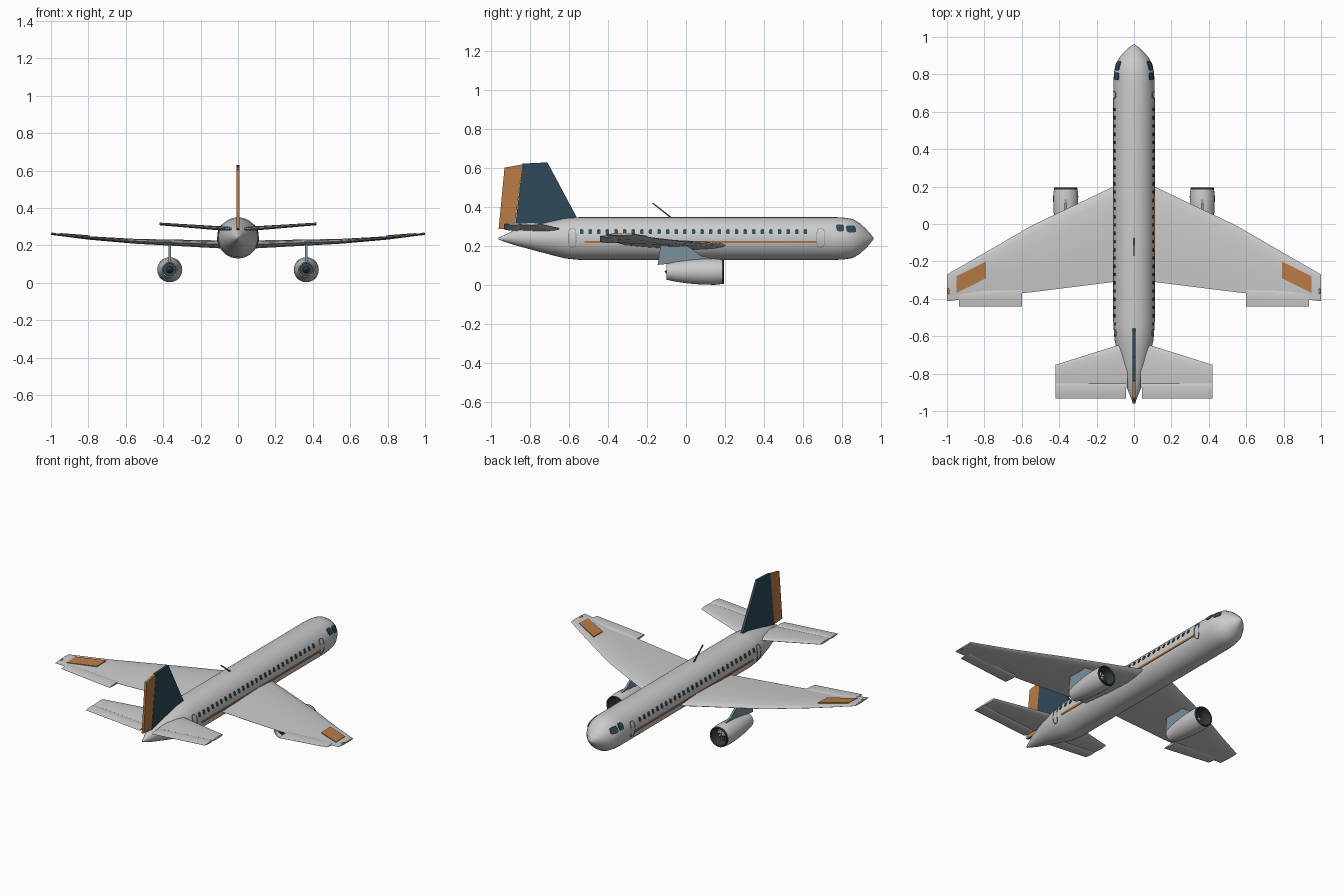
import bpy, bmesh
from math import sin, cos, pi, copysign
from mathutils import Vector

if "Cube" in bpy.data.objects:
    bpy.data.objects.remove(bpy.data.objects["Cube"])


def mat(name, c):
    m = bpy.data.materials.new(name)
    m.diffuse_color = (*c, 1)
    m.use_nodes = True
    m.node_tree.nodes["Principled BSDF"].inputs["Base Color"].default_value = m.diffuse_color
    return m


NAVY = mat("navy", (0.028, 0.07, 0.1))
ORANGE = mat("orange", (0.5, 0.2, 0.06))
SLATE = mat("slate", (0.2, 0.28, 0.34))
DARK = mat("dark_metal", (0.04, 0.045, 0.05))


def build(name, groups, material=None, mirror=False, caps=True, angle=40):
    """Each group is a list of equal-length closed rings, skinned in order."""
    bm = bmesh.new()
    for rings in groups:
        vs = [[bm.verts.new(p) for p in r] for r in rings]
        n = len(vs[0])
        for a, b in zip(vs, vs[1:]):
            for i in range(n):
                j = (i + 1) % n
                bm.faces.new((a[i], a[j], b[j], b[i]))
        if caps:
            bm.faces.new(vs[0][::-1])
            bm.faces.new(vs[-1])
    bmesh.ops.recalc_face_normals(bm, faces=bm.faces[:])
    me = bpy.data.meshes.new(name)
    bm.to_mesh(me)
    bm.free()
    ob = bpy.data.objects.new(name, me)
    bpy.context.collection.objects.link(ob)
    if material:
        me.materials.append(material)
    if mirror:
        ob.modifiers.new("mirror", 'MIRROR').use_clip = False
    bpy.ops.object.select_all(action='DESELECT')
    ob.select_set(True)
    bpy.context.view_layer.objects.active = ob
    bpy.ops.object.shade_smooth_by_angle(angle=angle * pi / 180)
    return ob


def ring(y, rx, cz, rz, cx=0, n=32):
    return [(cx + rx * cos(2 * pi * i / n), y, cz + rz * sin(2 * pi * i / n)) for i in range(n)]


def plate(pts, t, cx=0):
    """Side profile in y, z given thickness in x."""
    return [[(cx - t, y, z) for y, z in pts], [(cx + t, y, z) for y, z in pts]]


# Fuselage: y, half width, centre z, half height
BODY = [(-0.96, .005, .239, .005), (-0.88, .036, .245, .038), (-0.75, .076, .2435, .072),
        (-0.62, .104, .241, .103), (-0.54, .11, .24, .11), (0.76, .11, .24, .11),
        (0.81, .107, .24, .107), (0.855, .098, .24, .1), (0.89, .078, .24, .079),
        (0.92, .053, .24, .052), (0.945, .026, .24, .025), (0.96, .004, .24, .004)]
build("fuselage", [[ring(*b) for b in BODY]])


def skin(y, z, off):
    """Point on the right side of the fuselage skin."""
    for a, b in zip(BODY, BODY[1:]):
        if a[0] <= y <= b[0]:
            k = (y - a[0]) / (b[0] - a[0])
            _, w, c, h = [p + (q - p) * k for p, q in zip(a, b)]
            return (w * max(0, 1 - ((z - c) / h) ** 2) ** .5 + off, y, z)


def outline(cy, cz, hy, hz, off, s=1.0, n=16, lean=0):
    """Rounded rectangle laid on the skin."""
    pts = []
    for i in range(n):
        a = 2 * pi * (i + .5) / n
        u, v = [copysign(abs(f(a)) ** .5, f(a)) * s for f in (cos, sin)]
        pts.append(skin(cy + hy * u + lean * v, cz + hz * v, off))
    return pts


def patch(cy, cz, hy, hz, off=.003, lean=0):
    return [outline(cy, cz, hy, hz, o, s, lean=lean) for o, s in ((-.008, 1), (off, 1), (off, .5))]


# Windows, doors and side stripe
build("cabin_windows", [patch(-.535 + i * 1.147 / 26, .275, .009, .013) for i in range(27)], NAVY, True)
build("cockpit_windows", [patch(.79, .295, .02, .018, .004, -.002),
                          patch(.846, .289, .025, .018, .004, -.004)], NAVY, True)
build("door_frames", [[outline(y, .243, .021 - d, .049 - d, o)
                       for d, o in ((0, -.005), (0, .003), (.003, .003), (.003, -.005))]
                      for y in (-.583, .69)], SLATE, True, caps=False)
build("side_stripe", [[[skin(y, .217, -.004), skin(y, .217, .004), skin(y, .228, .004),
                        skin(y, .228, -.004)] for y in (-.52, .67)]], ORANGE, True)

# Wings and tailplane from one aerofoil
FOIL = [(1, .04), (.8, .45), (.6, .76), (.3, 1), (.12, .75), (.03, .4), (0, 0),
        (.03, -.4), (.12, -.75), (.3, -1), (.6, -.76), (.8, -.45), (1, -.04)]


def foil(x, le, te, z, t):
    return [(x, le + (te - le) * u, z + v * t / 2) for u, v in FOIL]


build("wings", [[foil(*s) for s in ((.04, .235, -.302, .203, .044), (.11, .2, -.31, .206, .042),
                                    (.55, -.01, -.365, .222, .026), (.8, -.155, -.39, .24, .018),
                                    (1, -.27, -.413, .262, .011))]], None, True)
build("flaps", [[foil(*s) for s in ((.598, -.345, -.442, .223, .014),
                                    (.935, -.365, -.442, .253, .01))]], None, True)
build("wing_panels", [[[(.79, -.2, .245), (.79, -.29, .245), (.95, -.37, .257), (.95, -.28, .257)],
                       [(.79, -.2, .2535), (.79, -.29, .2515), (.95, -.37, .2625), (.95, -.28, .266)]]],
      ORANGE, True)
build("wing_tip_lights", [[ring(-.36 + d, r, .263, r, .992, 10)
                           for d, r in ((-.014, .003), (-.008, .007), (.008, .007), (.014, .003))]],
      ORANGE, True)
build("tailplane", [[foil(.035, -.632, -.875, .287, .024), foil(.42, -.753, -.875, .315, .014)]],
      None, True)
build("elevators", [[foil(.042, -.85, -.933, .287, .017), foil(.42, -.85, -.933, .315, .012)]],
      None, True)

# Fin, rudder and aerial
build("fin", [plate([(-.55, .33), (-.71, .63), (-.838, .624), (-.88, .26), (-.7, .28)], .008)], NAVY)
build("rudder", [plate([(-.838, .62), (-.93, .603), (-.96, .29), (-.88, .285)], .007)], ORANGE)
build("aerial", [plate([(-.08, .345), (-.172, .419), (-.169, .424), (-.072, .348)], .003)], DARK)

# Engines, built on the right and mirrored
EX, EZ = .365, .07


def lathe(name, prof, m=None, caps=False, n=28):
    build(name, [[ring(y, r, EZ, r, EX, n) for y, r in prof]], m, True, caps)


lathe("engine_nacelles", [(-.07, .034), (-.1, .036), (-.1, .041), (-.05, .052), (.02, .061),
                          (.09, .0665), (.15, .067), (.186, .063)])
lathe("intake_lips", [(.184, .0635), (.193, .062), (.196, .058), (.192, .053), (.12, .05)], DARK)
lathe("fan_discs", [(.12, .052), (.125, .052)], NAVY, True)
lathe("fan_spinners", [(.12, .018), (.14, .016), (.155, .009), (.162, .001)], SLATE, True, 16)
lathe("exhaust_backs", [(-.07, .035), (-.065, .035)], NAVY, True)
lathe("exhaust_cones", [(-.06, .02), (-.08, .018), (-.1, .01), (-.11, .001)], DARK, True, 16)

blades = []
for i in range(12):
    a = 2 * pi * i / 12
    rad, tan = Vector((cos(a), 0, sin(a))), Vector((-sin(a), 0, cos(a)))
    c = Vector((EX, .13, EZ))
    blades.append([[c + rad * r + tan * s * w + Vector((0, dy + s * .005, 0))
                    for s, dy in ((-1, 0), (1, 0), (1, .002), (-1, .002))]
                   for r, w in ((.014, .002), (.05, .006))])
build("fan_blades", blades, SLATE, True)
build("engine_pylons", [plate([(-.145, .105), (.05, .125), (.15, .128), (.12, .142), (.08, .15),
                               (-.0, .208), (-.13, .208)], .007, EX)], SLATE, True)
